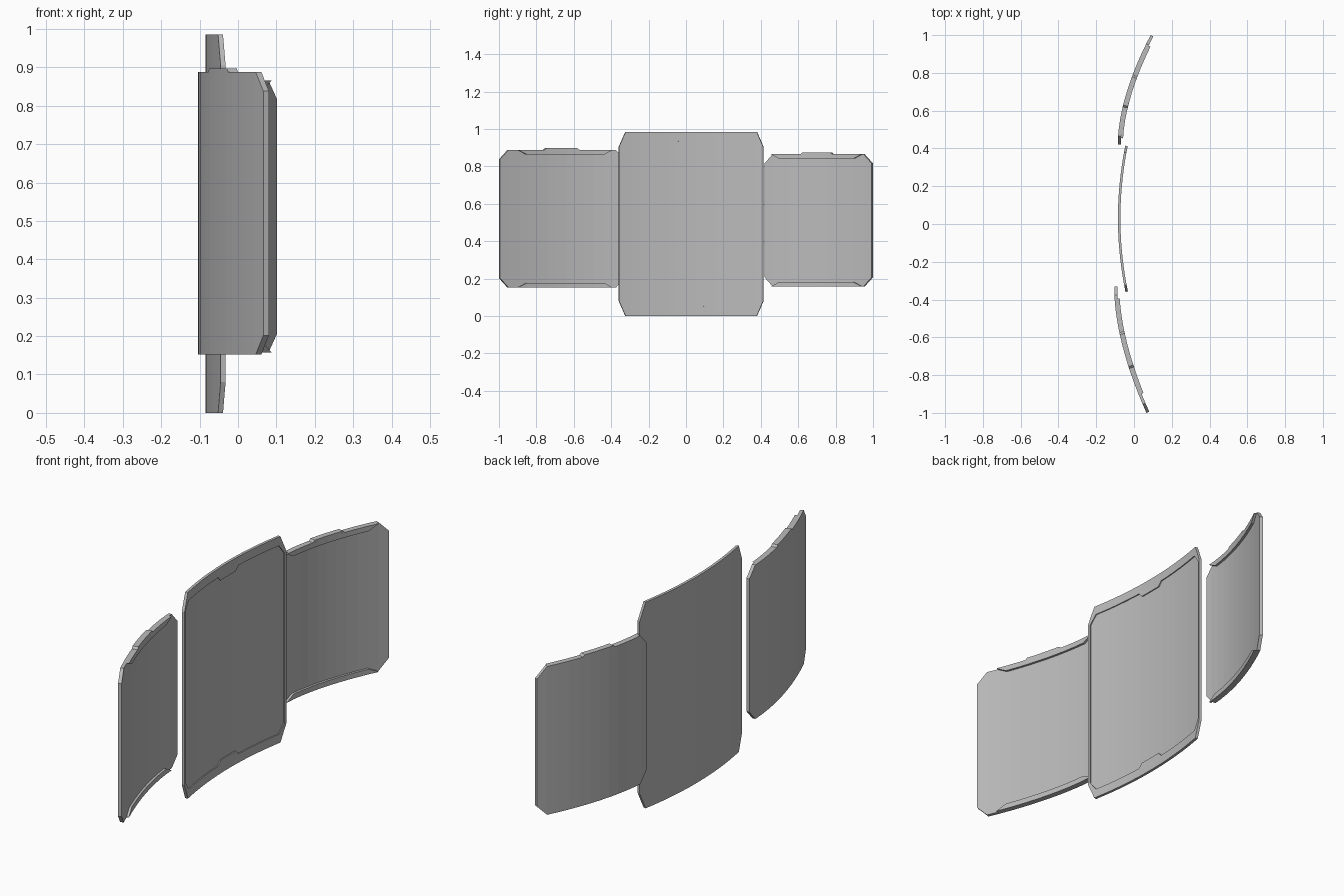
import bpy, bmesh, math

if "Cube" in bpy.data.objects:
    bpy.data.objects.remove(bpy.data.objects["Cube"])

mat = bpy.data.materials.new("plain_grey")
mat.diffuse_color = (0.5, 0.5, 0.5, 1)
mat.use_nodes = True
mat.node_tree.nodes["Principled BSDF"].inputs["Base Color"].default_value = mat.diffuse_color


def lerp(pts, y):
    """Piecewise linear height read from (y, z) points."""
    if y <= pts[0][0]:
        return pts[0][1]
    for (a, za), (b, zb) in zip(pts, pts[1:]):
        if y <= b:
            return za + (zb - za) * (y - a) / (b - a)
    return pts[-1][1]


def strip(bm, curve, y0, y1, lo, hi, t0, t1):
    """Curved slab between two height outlines, t0..t1 away from the curve."""
    ys = {round(y0, 4), round(y1, 4)}
    ys |= {round(p[0], 4) for p in lo + hi if y0 < p[0] < y1}
    ys |= {round(k * 0.05 + 0.005, 4) for k in range(-21, 21) if y0 < k * 0.05 + 0.005 < y1}
    rings = []
    for y in sorted(ys):
        slope = (curve(y + 1e-3) - curve(y - 1e-3)) / 2e-3
        n = math.hypot(1, slope)
        ring = []
        for t, pts in ((t0, lo), (t1, lo), (t1, hi), (t0, hi)):
            ring.append(bm.verts.new((curve(y) + t / n, y - t * slope / n, lerp(pts, y))))
        rings.append(ring)
    for a, b in zip(rings, rings[1:]):
        for i in range(4):
            j = (i + 1) % 4
            bm.faces.new((a[i], a[j], b[j], b[i]))
    bm.faces.new(rings[0])
    bm.faces.new(rings[-1][::-1])


def finish(bm, name):
    bmesh.ops.recalc_face_normals(bm, faces=bm.faces)
    me = bpy.data.meshes.new(name)
    bm.to_mesh(me)
    bm.free()
    me.materials.append(mat)
    ob = bpy.data.objects.new(name, me)
    bpy.context.collection.objects.link(ob)


def flip(pts, total):
    """Mirror an outline top to bottom."""
    return [(y, total - z) for y, z in pts]


# Centre panel: thin plate with a raised rim and notches on the inner side
def centre_curve(y):
    return -0.085 + 0.04 * ((y - 0.03) / 0.39) ** 2


H = 0.985
outer = [(-0.36, 0.905), (-0.325, H), (0.38, H), (0.415, 0.905)]
inner = [(-0.348, 0.9), (-0.316, 0.943), (-0.05, 0.943), (-0.03, 0.922),
         (0.085, 0.922), (0.105, 0.943), (0.371, 0.943), (0.403, 0.9)]
bm = bmesh.new()
strip(bm, centre_curve, -0.36, 0.415, flip(outer, H), outer, 0, 0.008)
strip(bm, centre_curve, -0.348, 0.403, inner, outer, 0.008, 0.013)
strip(bm, centre_curve, -0.348, 0.403, flip(outer, H), flip(inner, H), 0.008, 0.013)
for a, b in ((-0.36, -0.348), (0.403, 0.415)):
    strip(bm, centre_curve, a, b, flip(outer, H), outer, 0.008, 0.013)
finish(bm, "centre_panel")


# Side panels: curved plate, top and bottom lips, and a tab on the top edge
def side_panel(name, curve, y0, y1, z0, z1, lip, tab):
    total = z0 + z1
    hi = [(y0, z1 - 0.05), (y0 + 0.045, z1), (y1 - 0.045, z1), (y1, z1 - 0.05)]
    la, lb = lip
    edge = [(la, z1), (lb, z1)]
    lip_in = [(la, z1 - 0.001), (la + 0.045, z1 - 0.025), (lb - 0.045, z1 - 0.025), (lb, z1 - 0.001)]
    bm = bmesh.new()
    strip(bm, curve, y0, y1, flip(hi, total), hi, 0, 0.016)
    strip(bm, curve, la, lb, lip_in, edge, 0.016, 0.027)
    strip(bm, curve, la, lb, flip(edge, total), flip(lip_in, total), 0.016, 0.027)
    ta, tb = tab
    strip(bm, curve, ta, tb, [(ta, z1), (tb, z1)],
          [(ta, z1), (ta + 0.01, z1 + 0.009), (tb - 0.01, z1 + 0.009), (tb, z1)], 0, 0.027)
    finish(bm, name)


def near_curve(y):
    return -0.104 + 0.17 * (max(0, -0.36 - y) / 0.64) ** 1.7


def far_curve(y):
    return -0.085 + 0.173 * (max(0, y - 0.44) / 0.56) ** 1.7


side_panel("near_side_panel", near_curve, -1.0, -0.33, 0.152, 0.888, (-0.905, -0.395), (-0.765, -0.575))
side_panel("far_side_panel", far_curve, 0.42, 1.0, 0.157, 0.866, (0.455, 0.95), (0.62, 0.79))
